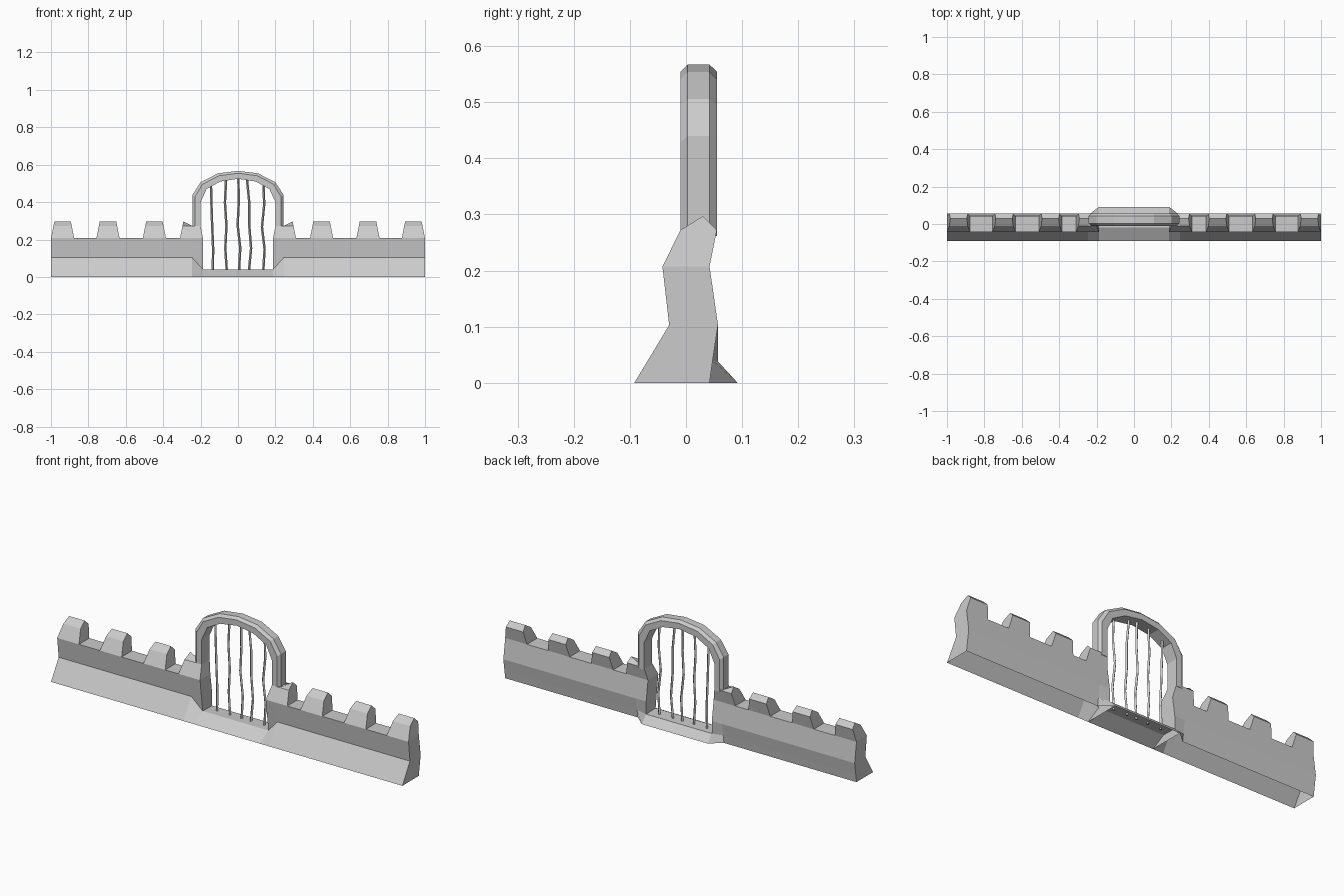
import bpy

if "Cube" in bpy.data.objects:
    bpy.data.objects.remove(bpy.data.objects["Cube"])

def loft(name, sections, cap_start=True, cap_end=True, skip=()):
    """Skin equal-length closed sections; skip lists strips left open."""
    n = len(sections[0])
    verts = [p for s in sections for p in s]
    faces = []
    for k in range(len(sections) - 1):
        for i in range(n):
            if i in skip:
                continue
            j = (i + 1) % n
            faces.append((k*n + i, k*n + j, (k+1)*n + j, (k+1)*n + i))
    if cap_start:
        faces.append(tuple(reversed(range(n))))
    if cap_end:
        faces.append(tuple(range((len(sections)-1)*n, len(sections)*n)))
    me = bpy.data.meshes.new(name)
    me.from_pydata(verts, [], faces)
    ob = bpy.data.objects.new(name, me)
    bpy.context.collection.objects.link(ob)
    bpy.context.view_layer.objects.active = ob
    ob.select_set(True)
    bpy.ops.object.mode_set(mode='EDIT')
    bpy.ops.mesh.select_all(action='SELECT')
    bpy.ops.mesh.normals_make_consistent(inside=False)
    bpy.ops.object.mode_set(mode='OBJECT')
    ob.select_set(False)
    return ob

def at_x(x, profile):
    return [(x, y, z) for y, z in profile]

# Wall profiles (y, z): plain run, and where it meets the gate
wall = [(-.092, 0), (-.03, .103), (-.042, .207), (.042, .207),
        (.057, .103), (.0475, .04), (.042, 0)]
jamb = [(-.092, 0), (-.02, .04), (-.042, .207), (.042, .207),
        (.057, .103), (.057, .038), (.092, 0)]
for side, s in (("left", -1), ("right", 1)):
    loft("wall_" + side, [at_x(s, wall), at_x(s*.245, wall), at_x(s*.187, jamb)],
         skip=(6,))

# Threshold under the gate, open below
sill = [(-.092, 0), (-.02, .04), (.057, .038), (.092, 0)]
loft("threshold", [at_x(-.187, sill), at_x(.187, sill)], False, False, skip=(3,))

# Battlements
cap = [(-.042, .207), (-.01, .272), (.03, .297), (.055, .272), (.042, .207)]
inset = [0, .013, .018, .013, 0]
for side, s in (("left", -1), ("right", 1)):
    for i, c in enumerate((.938, .695, .447)):
        loft(f"battlement_{side}_{i+1}",
             [[(s*c + d*(.062 - t), y, z) for (y, z), t in zip(cap, inset)]
              for d in (-1, 1)])
    # Shoulder joining the arch foot to the wall
    low = [(y, min(z, .272)) for y, z in cap]
    loft("arch_shoulder_" + side,
         [[(s*(.187 + t), y, z) for (y, z), t in zip(low, inset)],
          at_x(s*.243, low),
          [(s*(.31 - t), y, z) for (y, z), t in zip(cap, inset)]])

# Arch frame: matching outer and inner outlines (x, z)
half = [((.243, .262), (.2, .262)), ((.243, .44), (.2, .40)),
        ((.2, .506), (.168, .47)), ((.107, .554), (.095, .51))]
path = half + [((0, .567), (0, .525))]
path += [((-o[0], o[1]), (-i[0], i[1])) for o, i in reversed(half)]
rings = []
for o, i in path:
    m = [o[k] + (i[k] - o[k]) * .3 for k in (0, 1)]
    rings.append([(o[0], .003, o[1]), (o[0], .042, o[1]), (m[0], .055, m[1]),
                  (i[0], .055, i[1]), (i[0], -.01, i[1]), (m[0], -.01, m[1])])
loft("arch_frame", rings)

# Hand-forged bars, slightly crooked
bars = [(-.135, -.133, -.138, -.142, -.145), (-.06, -.068, -.062, -.07, -.064),
        (.005, .012, -.002, .004, .002), (.058, .07, .06, .06, .048),
        (.135, .142, .128, .14, .136)]
tops = (.505, .52, .527, .522, .505)
r = .0065
for b, (xs, top) in enumerate(zip(bars, tops)):
    secs = []
    for k, x in enumerate(xs):
        z = .03 + (top - .03) * k / 4
        secs.append([(x - r, .022, z), (x, .022 - r, z), (x + r, .022, z), (x, .022 + r, z)])
    loft(f"gate_bar_{b+1}", secs)
